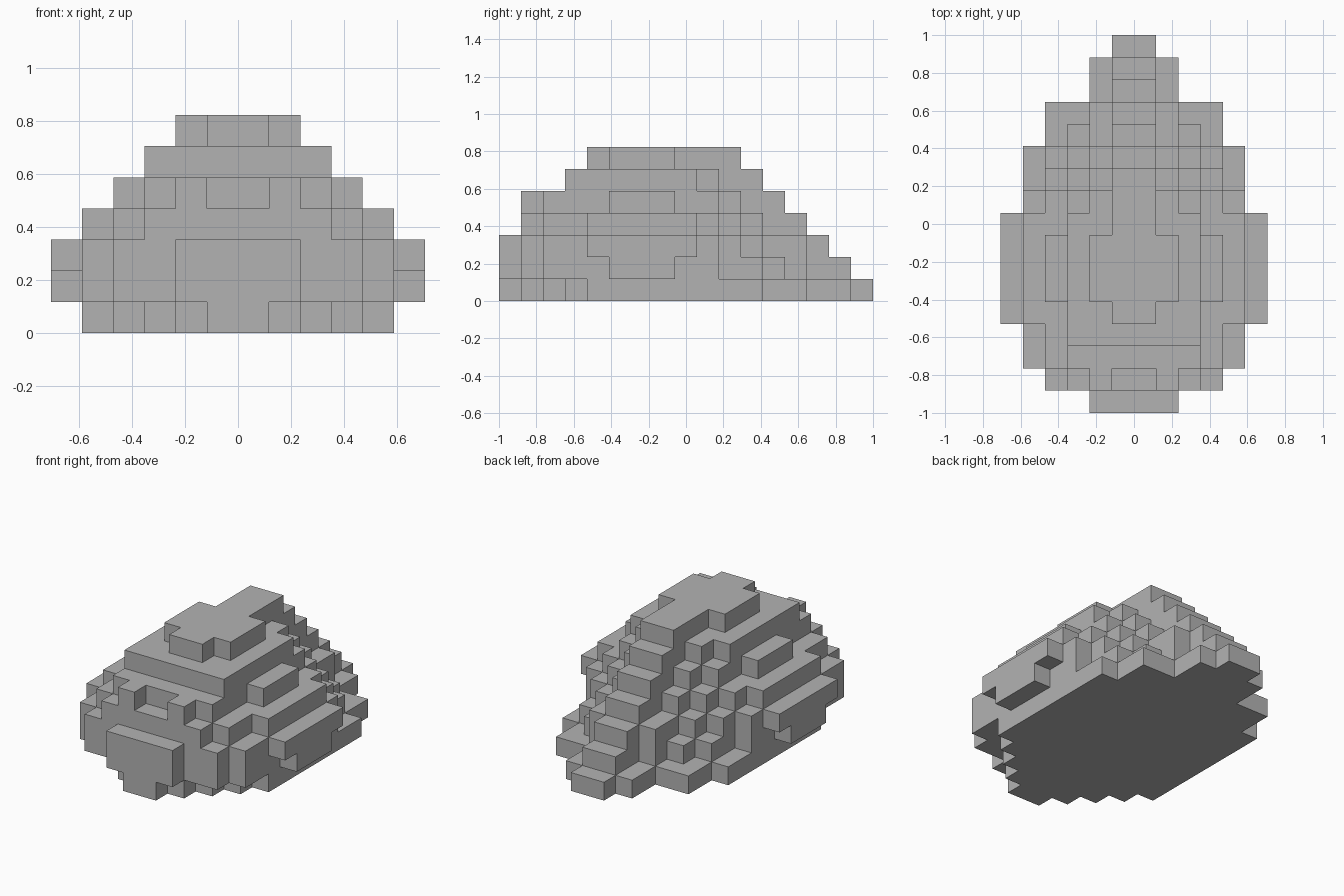
import bpy
import bmesh
from mathutils import Vector

old = bpy.data.objects.get("Cube")
if old:
    bpy.data.objects.remove(old, do_unlink=True)

U = 2 / 17  # edge of one block

# Each layer, bottom to top: centred strips (half width, first row, end row) in blocks
LAYERS = [
    [(5, 4, 12), (4, 3, 14), (3, 2, 14), (2, 1, 16), (1, 0, 17)],
    [(6, 5, 8), (5, 2, 10), (4, 1, 12), (3, 1, 13), (2, 0, 14), (1, 0, 16)],
    [(6, 4, 9), (5, 2, 10), (4, 1, 11), (3, 1, 12), (2, 0, 14), (1, 0, 15)],
    [(5, 4, 9), (4, 2, 10), (3, 1, 11), (2, 1, 12), (1, 1, 14)],
    [(4, 5, 8), (3, 2, 10), (2, 1, 11), (1, 2, 13)],
    [(3, 3, 9), (2, 3, 10), (1, 3, 12)],
    [(2, 5, 8), (1, 4, 11)],
]

# Fill the block grid
cells = set()
for k, strips in enumerate(LAYERS):
    for half, start, end in strips:
        cells |= {(i, j, k) for i in range(-half, half) for j in range(start, end)}

# Notch in the front edge of the fifth layer
cells -= {(-1, 1, 4), (0, 1, 4)}

# Skin the outer sides of the blocks
bm = bmesh.new()
for cell in cells:
    for axis in range(3):
        for sign in (-1, 1):
            near = list(cell)
            near[axis] += sign
            if tuple(near) in cells:
                continue
            a, b = Vector((0, 0, 0)), Vector((0, 0, 0))
            a[(axis + 1) % 3] = 1
            b[(axis + 2) % 3] = 1
            p = Vector(cell)
            if sign > 0:
                p[axis] += 1
            else:
                a, b = b, a
            corners = [p, p + a, p + a + b, p + b]
            bm.faces.new([bm.verts.new((c.x * U, c.y * U - 1, c.z * U)) for c in corners])

# Merge flat neighbours into large clean faces
bmesh.ops.remove_doubles(bm, verts=bm.verts[:], dist=0.001)
bmesh.ops.dissolve_limit(bm, angle_limit=0.01, verts=bm.verts[:], edges=bm.edges[:])

mesh = bpy.data.meshes.new("stepped_shell")
bm.to_mesh(mesh)
bm.free()

# Plain grey finish
grey = bpy.data.materials.new("plain_grey")
grey.use_nodes = True
colour = (0.45, 0.45, 0.45, 1)
grey.diffuse_color = colour
grey.node_tree.nodes["Principled BSDF"].inputs["Base Color"].default_value = colour
mesh.materials.append(grey)

shell = bpy.data.objects.new("stepped_shell", mesh)
bpy.context.collection.objects.link(shell)
